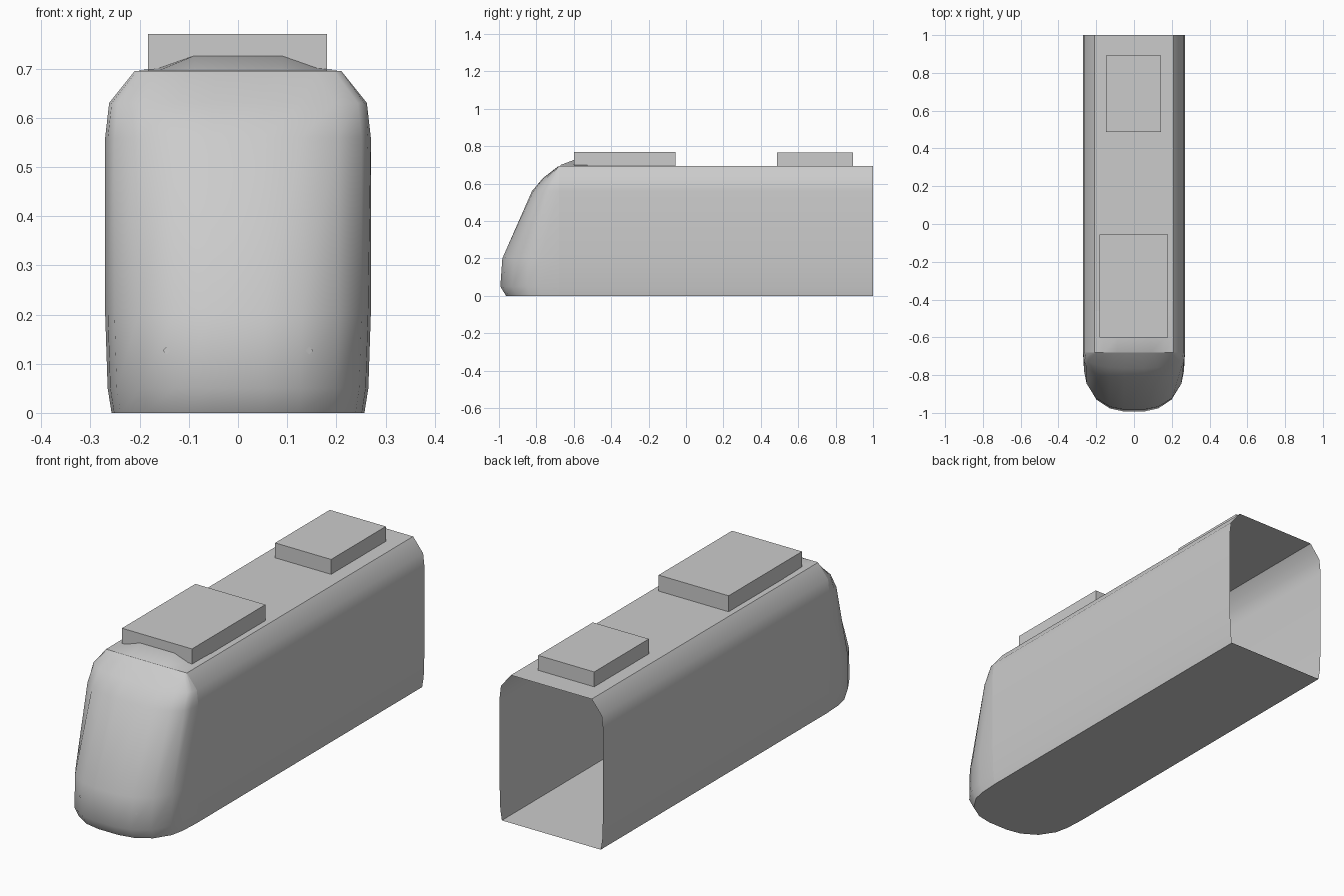
import bpy
import math

cube = bpy.data.objects.get("Cube")
if cube:
    bpy.data.objects.remove(cube, do_unlink=True)

grey = bpy.data.materials.new("light grey")
grey.use_nodes = True
grey.diffuse_color = (0.6, 0.6, 0.6, 1)
grey.node_tree.nodes["Principled BSDF"].inputs["Base Color"].default_value = (0.6, 0.6, 0.6, 1)

JOINT = -0.68  # where the nose meets the body
# Half width of the shell by height
SECTION = [(0.257, 0), (0.265, 0.05), (0.27, 0.2), (0.27, 0.56), (0.262, 0.63), (0.21, 0.695)]
# Front tip of the nose at the same heights
TIPS = [-0.965, -0.996, -0.985, -0.825, -0.765, JOINT]
# Half of the rounded plan: share of width, share of depth
PLAN = [(1, 0), (0.98, 0.32), (0.93, 0.54), (0.75, 0.79), (0.48, 0.94), (0.2, 0.99)]


def add_mesh(name, verts, faces, smooth=False):
    mesh = bpy.data.meshes.new(name)
    mesh.from_pydata(verts, [], faces)
    mesh.materials.append(grey)
    obj = bpy.data.objects.new(name, mesh)
    bpy.context.collection.objects.link(obj)
    if smooth:
        bpy.ops.object.select_all(action="DESELECT")
        obj.select_set(True)
        bpy.context.view_layer.objects.active = obj
        bpy.ops.object.shade_smooth_by_angle(angle=math.radians(42))
    return obj


def loft(name, rows, closed=False, cap_first=False):
    """Skin equal-length rows of points with quads."""
    n = len(rows[0])
    faces = []
    for r in range(len(rows) - 1):
        for i in range(n if closed else n - 1):
            j = (i + 1) % n
            faces.append((r * n + i, r * n + j, (r + 1) * n + j, (r + 1) * n + i))
    if cap_first:
        faces.append(tuple(reversed(range(n))))
    return add_mesh(name, [p for row in rows for p in row], faces, smooth=True)


def box(name, x0, x1, y0, y1, z0, z1):
    verts = [(x, y, z) for z in (z0, z1) for x, y in ((x0, y0), (x1, y0), (x1, y1), (x0, y1))]
    sides = [(i, (i + 1) % 4, (i + 1) % 4 + 4, i + 4) for i in range(4)]
    return add_mesh(name, verts, sides + [(3, 2, 1, 0), (4, 5, 6, 7)])


# Body: tube with an open rear end
ring = SECTION + [(-w, z) for w, z in reversed(SECTION)]
loft("body_shell", [[(x, y, z) for x, z in ring] for y in (1, JOINT)], closed=True)

# Nose: rounded plan stacked up the sloping front, closed underneath
plan = [(-w, d) for w, d in PLAN] + [(w, d) for w, d in reversed(PLAN)]
rows = [[(px * w, JOINT + d * (tip - JOINT), z) for px, d in plan]
        for (w, z), tip in zip(SECTION, TIPS)]
loft("nose", rows, cap_first=True)

# Low fairing between the nose and the front roof unit
SPREAD = [(-1, 0), (-0.78, 0.15), (-0.43, 1), (0.43, 1), (0.78, 0.15), (1, 0)]
fairing = [(JOINT, 0), (-0.6, 0.03), (-0.46, 0)]
loft("roof_fairing", [[(0.207 * s, y, 0.696 + rise * h) for s, h in SPREAD] for y, rise in fairing])

# Roof units
box("front_roof_unit", -0.183, 0.181, -0.6, -0.055, 0.695, 0.77)
box("rear_roof_unit", -0.148, 0.143, 0.487, 0.893, 0.695, 0.765)

# Small diamond lamps low on the nose
for side, name in ((1, "left_lamp"), (-1, "right_lamp")):
    cx, cz, r = side * 0.145, 0.127, 0.008
    front = [(cx + dx * r, -0.963 + side * dx * r * 0.4, cz + dz * r)
             for dx, dz in ((-1, 0), (0, -1), (1, 0), (0, 1))]
    add_mesh(name, front, [(0, 1, 2, 3)])
